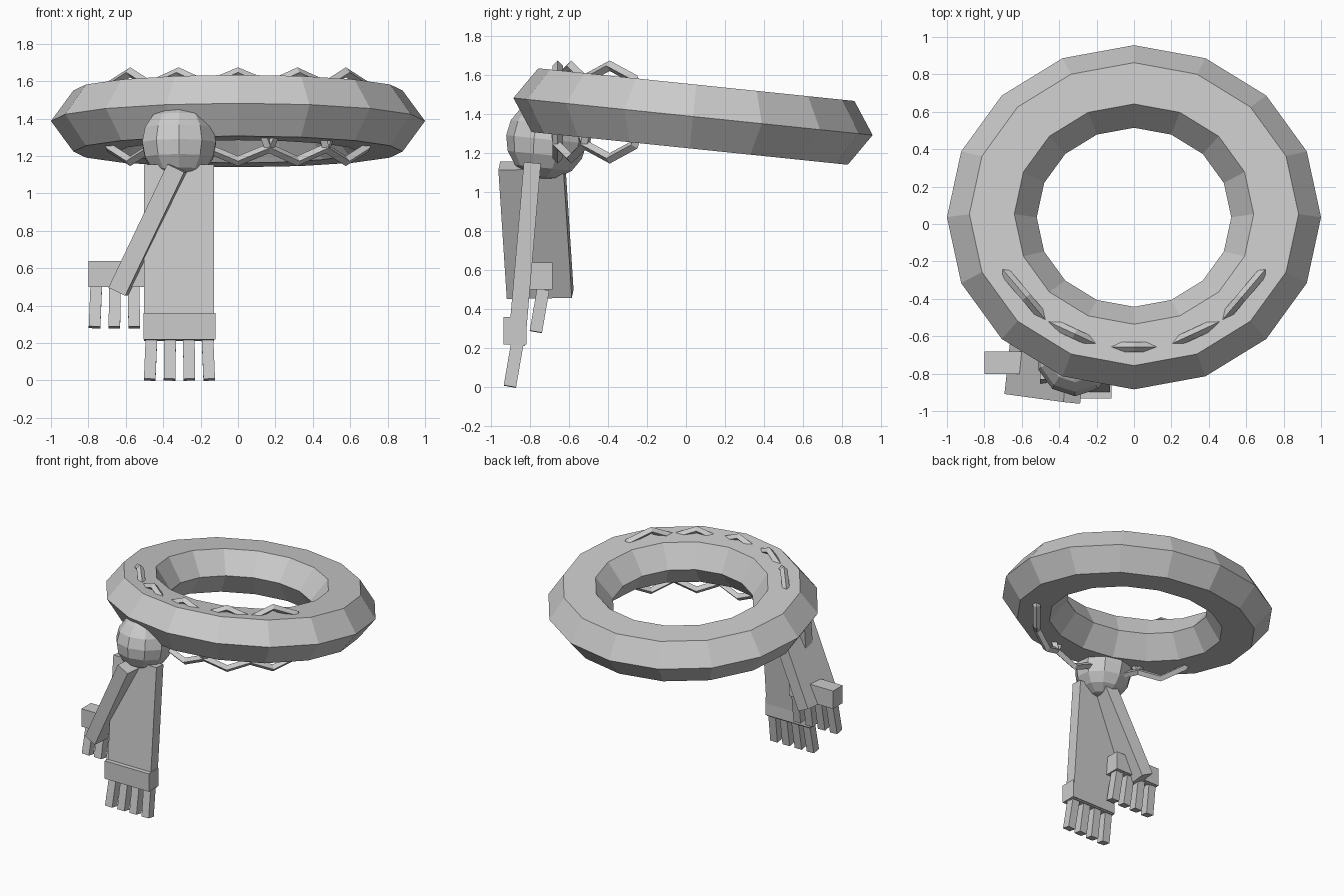
import bpy, bmesh
from math import sin, cos, pi, radians
from mathutils import Matrix, Vector

old = bpy.data.objects.get("Cube")
if old:
    bpy.data.objects.remove(old, do_unlink=True)

GREY = (0.6, 0.6, 0.6, 1)
grey = bpy.data.materials.new("plain grey")
grey.use_nodes = True
grey.diffuse_color = GREY
grey.node_tree.nodes["Principled BSDF"].inputs["Base Color"].default_value = GREY


def finish(name, bm, matrix):
    bmesh.ops.recalc_face_normals(bm, faces=bm.faces[:])
    mesh = bpy.data.meshes.new(name)
    bm.to_mesh(mesh)
    bm.free()
    mesh.materials.append(grey)
    obj = bpy.data.objects.new(name, mesh)
    obj.matrix_world = matrix
    bpy.context.collection.objects.link(obj)
    return obj


def torus(name, major, minor, segments, sides, matrix):
    bm = bmesh.new()
    rings = []
    for i in range(segments):
        a = 2 * pi * i / segments
        ring = []
        for j in range(sides):
            b = 2 * pi * j / sides
            r = major + minor * cos(b)
            ring.append(bm.verts.new((r * cos(a), r * sin(a), minor * sin(b))))
        rings.append(ring)
    for i in range(segments):
        here, there = rings[i], rings[(i + 1) % segments]
        for j in range(sides):
            k = (j + 1) % sides
            bm.faces.new((here[j], there[j], there[k], here[k]))
    return finish(name, bm, matrix)


def slab(name, top, bottom, width, depth, side=(1, 0, 0)):
    """Box running from top to bottom, with its width along side."""
    top, bottom = Vector(top), Vector(bottom)
    up = (top - bottom).normalized()
    x = Vector(side)
    x = (x - up * x.dot(up)).normalized()
    y = up.cross(x)
    rot = Matrix((x, y, up)).transposed().to_4x4()
    bm = bmesh.new()
    bmesh.ops.create_cube(bm, size=1)
    bmesh.ops.scale(bm, verts=bm.verts[:], vec=(width, depth, (top - bottom).length))
    return finish(name, bm, Matrix.Translation((top + bottom) / 2) @ rot)


# Tilted oval wreath with a hexagonal section
tilt = Matrix.Rotation(radians(-5.9), 4, "X")
torus("wreath", 0.76, 0.24, 16, 6,
      Matrix.Translation((0, 0.036, 1.387)) @ tilt @ Matrix.Diagonal((1, 0.925, 0.79, 1)))

# Upright octagonal rings threaded around the front of the wreath
for i in range(-2, 3):
    a = radians(24.8 * i)
    place = Matrix.Translation((0.757 * sin(a), 0.1 - 0.757 * cos(a), 1.41))
    torus("binding_ring", 0.237, 0.027, 8, 4,
          place @ Matrix.Rotation(a, 4, "Z") @ Matrix.Rotation(pi / 2, 4, "X"))

# Round knot
bm = bmesh.new()
bmesh.ops.create_uvsphere(bm, u_segments=10, v_segments=8, radius=0.207)
finish("knot", bm, Matrix.Translation((-0.315, -0.715, 1.27)) @ tilt)

# Two hanging ribbons
slab("front_ribbon", (-0.315, -0.787, 1.15), (-0.315, -0.868, 0.215), 0.375, 0.087)
slab("side_ribbon", (-0.315, -0.79, 1.137), (-0.63, -0.747, 0.477), 0.335, 0.1,
     side=(0.1, 0.99, 0))

# Hem and fringe for each ribbon: centre x, centre y, hem base height
for name, x, y, z in (("front", -0.313, -0.875, 0.22), ("side", -0.608, -0.742, 0.5)):
    slab(name + "_hem", (x, y, z + 0.14), (x, y, z), 0.385, 0.118)
    for i in range(4):
        step = i - 1.5
        slab(name + "_fringe", (x + 0.1 * step, y + 0.01, z),
             (x + 0.106 * step, y - 0.027, z - 0.216), 0.062, 0.064)
